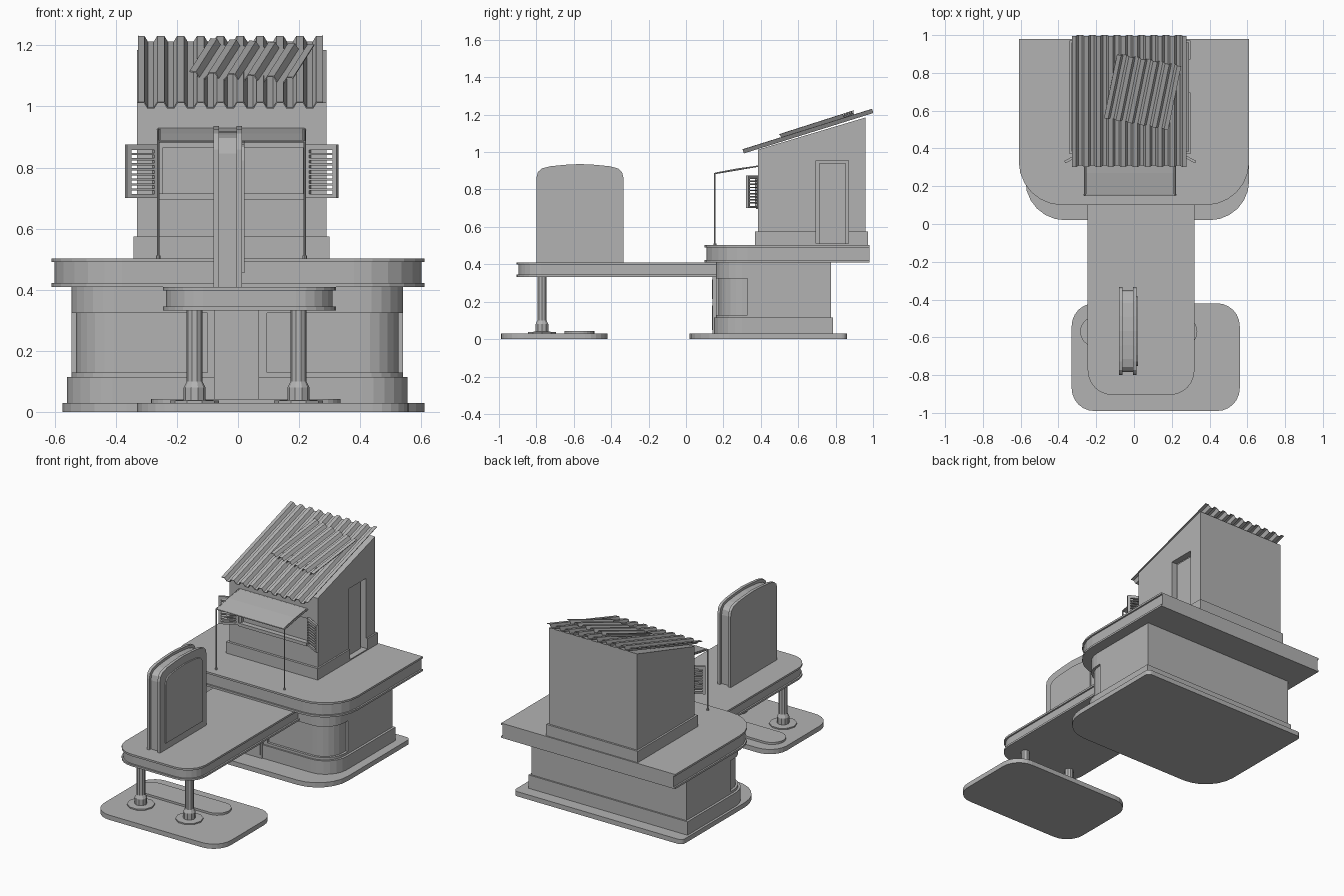
import bpy, bmesh, math
from mathutils import Matrix, Vector

if "Cube" in bpy.data.objects:
    bpy.data.objects.remove(bpy.data.objects["Cube"])

grey = bpy.data.materials.new("plain grey")
grey.diffuse_color = (0.45, 0.45, 0.45, 1)
grey.use_nodes = True
grey.node_tree.nodes["Principled BSDF"].inputs["Base Color"].default_value = grey.diffuse_color


def add(name, bm):
    bmesh.ops.recalc_face_normals(bm, faces=bm.faces[:])
    me = bpy.data.meshes.new(name)
    bm.to_mesh(me)
    bm.free()
    me.materials.append(grey)
    ob = bpy.data.objects.new(name, me)
    bpy.context.collection.objects.link(ob)
    return ob


def prism(name, pts, a, b, axis="z"):
    """Extrude a 2D outline along z (points x,y) or x (points y,z)."""
    bm = bmesh.new()
    at = (lambda p, t: (p[0], p[1], t)) if axis == "z" else (lambda p, t: (t, p[0], p[1]))
    lo = [bm.verts.new(at(p, a)) for p in pts]
    hi = [bm.verts.new(at(p, b)) for p in pts]
    bm.faces.new(lo)
    bm.faces.new(hi)
    for i in range(len(pts)):
        j = (i + 1) % len(pts)
        bm.faces.new((lo[i], lo[j], hi[j], hi[i]))
    return add(name, bm)


def box(name, x0, x1, y0, y1, z0, z1):
    return prism(name, [(x0, y0), (x1, y0), (x1, y1), (x0, y1)], z0, z1)


def rounded(x0, x1, y0, y1, rf, rb=0, n=6):
    """Rectangle outline with front radius rf and back radius rb."""
    pts = []
    for cx, cy, r, start in ((x0 + rf, y0 + rf, rf, 180), (x1 - rf, y0 + rf, rf, 270),
                             (x1 - rb, y1 - rb, rb, 0), (x0 + rb, y1 - rb, rb, 90)):
        for i in range(n + 1 if r else 1):
            t = math.radians(start + 90 * i / n)
            pts.append((cx + r * math.cos(t), cy + r * math.sin(t)))
    return pts


def lipped(name, x0, x1, y0, y1, r, z0, z1, lip=0.012, d=0.01):
    """Slab whose edge is recessed between a top and bottom lip."""
    prism(name + "_top_lip", rounded(x0, x1, y0, y1, r), z1 - lip, z1)
    prism(name + "_core", rounded(x0 + d, x1 - d, y0 + d, y1, r - d), z0 + lip, z1 - lip)
    prism(name + "_bottom_lip", rounded(x0, x1, y0, y1, r), z0, z0 + lip)


def rod(name, p, q, r, n=8):
    p, q = Vector(p), Vector(q)
    bm = bmesh.new()
    bmesh.ops.create_cone(bm, cap_ends=True, segments=n, radius1=r, radius2=r, depth=(q - p).length)
    bm.transform(Matrix.Translation((p + q) / 2) @ (q - p).to_track_quat("Z", "Y").to_matrix().to_4x4())
    return add(name, bm)


def lathe(name, x, y, profile, n=10):
    bm = bmesh.new()
    rings = [[bm.verts.new((x + r * math.cos(2 * math.pi * i / n), y + r * math.sin(2 * math.pi * i / n), z))
              for i in range(n)] for r, z in profile]
    for a, b in zip(rings, rings[1:]):
        for i in range(n):
            bm.faces.new((a[i], a[(i + 1) % n], b[(i + 1) % n], b[i]))
    bm.faces.new(rings[0])
    bm.faces.new(rings[-1])
    return add(name, bm)


def cut(ob, cutter):
    m = ob.modifiers.new("cut", "BOOLEAN")
    m.operation, m.solver, m.object = "DIFFERENCE", "EXACT", cutter
    cutter.hide_render = True
    cutter.hide_set(True)


# Ground plates
prism("pump_island", rounded(-0.33, 0.56, -0.99, -0.42, 0.12, 0.12), 0, 0.03)
prism("island_pad", rounded(-0.285, 0.335, -0.65, -0.49, 0.08, 0.08), 0.03, 0.043)
prism("building_plate", rounded(-0.575, 0.61, 0.02, 0.86, 0.21, 0.03), 0, 0.03)

# Canopy posts with feet
for side, x in (("left", -0.142), ("right", 0.198)):
    lathe(side + "_canopy_post", x, -0.77, [(0.08, 0.03), (0.08, 0.038), (0.036, 0.04), (0.036, 0.08),
                                           (0.026, 0.1), (0.026, 0.34)])

# Lower storey: bands above and below a recessed wraparound window
prism("lower_base_course", rounded(-0.56, 0.555, 0.15, 0.785, 0.15), 0.03, 0.115)
prism("lower_wall_bottom", rounded(-0.545, 0.54, 0.16, 0.775, 0.14), 0.115, 0.13)
prism("lower_wall_top", rounded(-0.545, 0.54, 0.16, 0.775, 0.14), 0.325, 0.41)
prism("corner_window_glass", rounded(-0.53, 0.525, 0.175, 0.7, 0.125), 0.13, 0.325)
box("lower_wall_back", -0.545, 0.54, 0.33, 0.775, 0.13, 0.325)
box("door_surround", -0.10, 0.095, 0.16, 0.35, 0.13, 0.325)
box("front_door", -0.078, 0.068, 0.143, 0.165, 0.03, 0.335)
for part, z0, z1 in (("lower", 0.05, 0.18), ("upper", 0.215, 0.32)):
    box("door_%s_panel" % part, -0.065, 0.058, 0.139, 0.145, z0, z1)

# Terrace slab and canopy
lipped("terrace", -0.61, 0.61, 0.10, 0.98, 0.23, 0.41, 0.503)
lipped("canopy", -0.245, 0.32, -0.905, 0.17, 0.13, 0.333, 0.41)

# Sign fin on the canopy
half = [(0.233, 0.41), (0.233, 0.86), (0.225, 0.893), (0.205, 0.912), (0.16, 0.924), (0.08, 0.932)]
fin = [(-0.567 + y, z) for y, z in half] + [(-0.567, 0.936)] + [(-0.567 - y, z) for y, z in reversed(half)]


def shrink(k, kz, z0):
    return [(-0.567 + (y + 0.567) * k, z0 + (z - 0.41) * kz) for y, z in fin]


prism("fin_left_rim", fin, -0.08, -0.062, "x")
prism("fin_core", shrink(0.93, 0.97, 0.41), -0.062, -0.005, "x")
prism("fin_right_rim", fin, -0.005, 0.013, "x")
prism("fin_panel", shrink(0.79, 0.82, 0.455), 0.013, 0.021, "x")

# Hut with sloped top
hut = prism("hut_walls", [(0.385, 0.5), (0.96, 0.5), (0.96, 1.185), (0.385, 1.013)], -0.33, 0.29, "x")
base = box("hut_base_course", -0.342, 0.30, 0.37, 0.972, 0.5, 0.575)
door_cut = box("door_cutter", 0.25, 0.4, 0.695, 0.87, 0.51, 0.955)
window_cut = box("window_cutter", -0.245, 0.213, 0.3, 0.405, 0.715, 0.865)
cut(hut, door_cut)
cut(hut, window_cut)
cut(base, door_cut)
box("hut_door", 0.24, 0.262, 0.71, 0.855, 0.51, 0.94)
box("window_sill", -0.26, 0.22, 0.373, 0.39, 0.695, 0.715)

# Louvred shutters, swung open
for side, x, s in (("left", -0.262, -1), ("right", 0.222, 1)):
    turn = Matrix.Translation((x, 0.383, 0)) @ Matrix.Rotation(-s * math.radians(28), 4, "Z")
    parts = [(0, 0.016, 0.70, 0.875), (0.102, 0.118, 0.70, 0.875), (0, 0.118, 0.70, 0.713), (0, 0.118, 0.862, 0.875)]
    parts += [(0.01, 0.108, 0.725 + i * 0.0165, 0.732 + i * 0.0165) for i in range(9)]
    for i, (a, b, z0, z1) in enumerate(parts):
        a, b = sorted((s * a, s * b))
        ob = box("%s_shutter_%s" % (side, "frame" if i < 4 else "slat"), a, b, -0.007, 0.007, z0, z1)
        ob.data.transform(turn)

# Awning with rods and poles
prism("awning", [(0.155, 0.882), (0.27, 0.905), (0.385, 0.922), (0.385, 0.928), (0.27, 0.912), (0.155, 0.89)],
      -0.255, 0.212, "x")
for side, x in (("left", -0.261), ("right", 0.218)):
    rod(side + "_awning_pole", (x, 0.155, 0.5), (x, 0.155, 0.888), 0.004)
    rod(side + "_awning_rod", (x, 0.155, 0.886), (x, 0.387, 0.925), 0.004)
    rod(side + "_pole_foot", (x, 0.155, 0.5), (x, 0.155, 0.512), 0.007)
rod("awning_front_rod", (-0.261, 0.155, 0.886), (0.218, 0.155, 0.886), 0.004)
rod("awning_wall_rod", (-0.261, 0.385, 0.925), (0.218, 0.385, 0.925), 0.004)


# Corrugated roof sheets
def sheet(name, width, length, centre, turn, tilt, period=0.065, height=0.02):
    steps = [(0, 1), (0.32, 1), (0.5, 0), (0.82, 0)]
    prof = []
    k = 0
    while True:
        x = (k // 4 + steps[k % 4][0]) * period
        if x > width:
            break
        prof.append((x - width / 2, (steps[k % 4][1] - 0.5) * height))
        k += 1
    bm = bmesh.new()
    rows = [[bm.verts.new((x, y, z)) for x, z in prof] for y in (-length / 2, length / 2)]
    for i in range(len(prof) - 1):
        bm.faces.new((rows[0][i], rows[0][i + 1], rows[1][i + 1], rows[1][i]))
    bm.transform(Matrix.Translation(centre) @ Matrix.Rotation(tilt, 4, "X") @ Matrix.Rotation(turn, 4, "Z"))
    ob = add(name, bm)
    m = ob.modifiers.new("thickness", "SOLIDIFY")
    m.thickness, m.offset = 0.004, 0


sheet("roof_sheet", 0.61, 0.725, (-0.023, 0.652, 1.112), 0, math.atan2(0.217, 0.695))
sheet("loose_roof_sheet", 0.355, 0.36, (0.05, 0.70, 1.148), math.radians(-11), math.atan2(0.222, 0.695))
